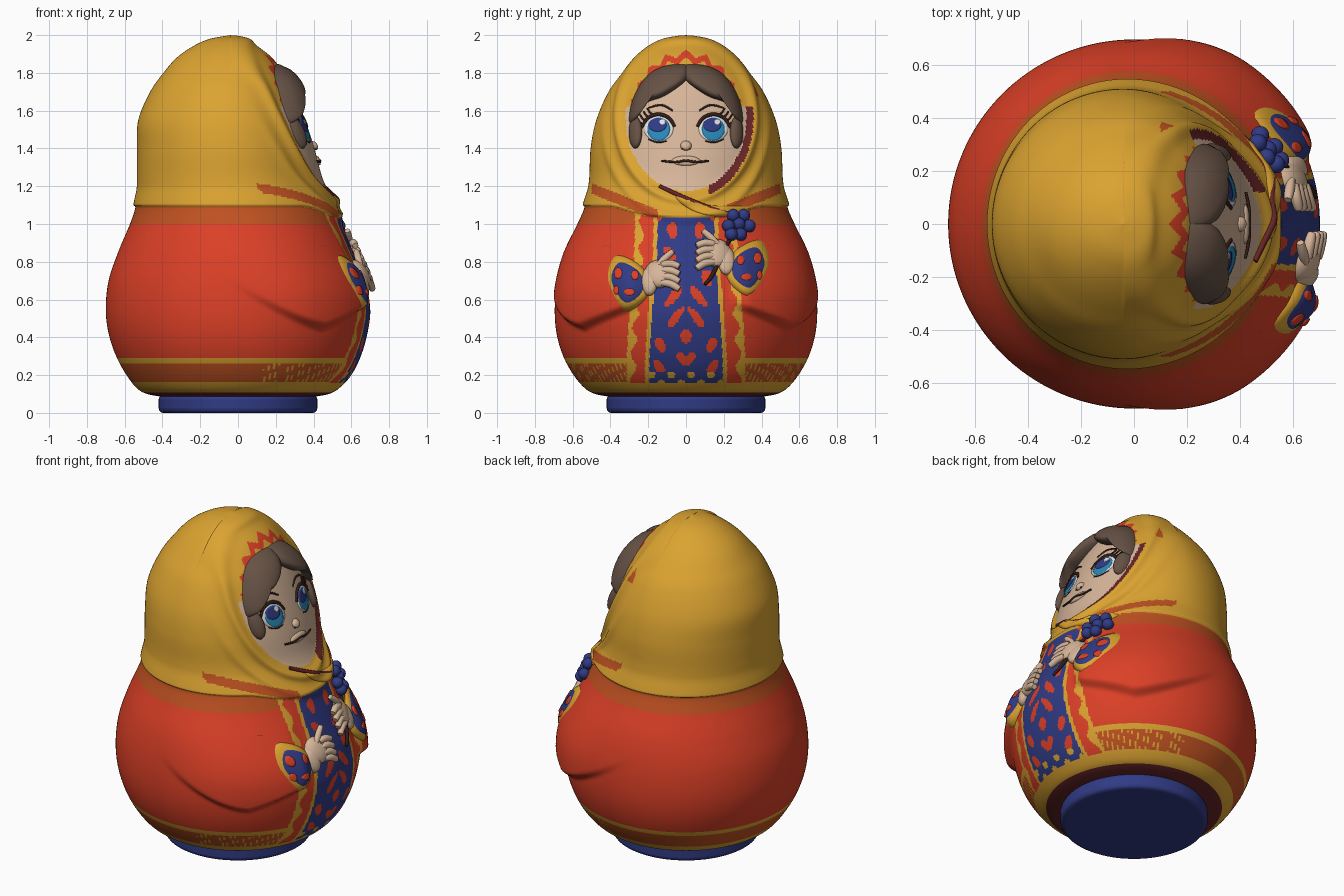
import bpy, bmesh, math
from math import sin, cos, pi, hypot, radians, degrees, sqrt

if "Cube" in bpy.data.objects:
    bpy.data.objects.remove(bpy.data.objects["Cube"])

# ---- colours
def lin(c):
    return tuple((v / 12.92 if v < .04 else ((v + .055) / 1.055) ** 2.4) for v in c) + (1,)
COLS = dict(yellow=(.86, .64, .19), red=(.86, .25, .15), rust=(.75, .32, .13), blue=(.19, .23, .52),
            sky=(.16, .53, .72), skin=(.84, .71, .60), hair=(.40, .32, .27), dark=(.20, .11, .09),
            maroon=(.40, .14, .15), white=(.92, .90, .90))
MATS = {}
for n, c in COLS.items():
    MATS[n] = bpy.data.materials.new(n)
    MATS[n].diffuse_color = lin(c)
IDX = {n: i for i, n in enumerate(COLS)}

# ---- helpers
def smooth(t):
    t = max(0, min(1, t))
    return t * t * (3 - 2 * t)

def catmull(p, k, closed=False):
    n, out = len(p), []
    g = (lambda i: p[i % n]) if closed else (lambda i: p[max(0, min(n - 1, i))])
    for i in range(n if closed else n - 1):
        a, b, c, d = g(i - 1), g(i), g(i + 1), g(i + 2)
        for j in range(k):
            t = j / k
            out.append(tuple(.5 * (2 * B + (C - A) * t + (2 * A - 5 * B + 4 * C - D) * t * t
                       + (3 * B - A - 3 * C + D) * t ** 3) for A, B, C, D in zip(a, b, c, d)))
    return out if closed else out + [tuple(p[-1])]

def make(name, verts, faces, mats, idx=None):
    me = bpy.data.meshes.new(name)
    me.from_pydata(verts, [], faces)
    for m in mats:
        me.materials.append(MATS[m])
    if idx:
        me.polygons.foreach_set("material_index", idx)
    me.polygons.foreach_set("use_smooth", [True] * len(faces))
    ob = bpy.data.objects.new(name, me)
    bpy.context.collection.objects.link(ob)
    return ob

# ---- body profile: z, back, front, side
ROWS = catmull([(.085, .40, .40, .40), (.10, .48, .48, .48), (.13, .535, .535, .535), (.2, .59, .60, .595),
    (.3, .645, .65, .65), (.42, .685, .685, .685), (.55, .70, .70, .695), (.7, .685, .672, .682),
    (.85, .635, .61, .645), (1.0, .572, .55, .575), (1.08, .545, .52, .54), (1.15, .537, .49, .525),
    (1.25, .535, .445, .512), (1.4, .535, .405, .505), (1.55, .528, .355, .475), (1.7, .465, .295, .41),
    (1.8, .395, .24, .335), (1.88, .325, .18, .26), (1.94, .24, .105, .185), (1.98, .15, .045, .105),
    (2.0, .04, -.04, 0)], 11)
centre = lambda z: -.04 * smooth((z - .8) / .5)
opening = lambda y, z: hypot(y / .32, (z - 1.56) / .385)

def bump(th, y, z):
    """Raised sleeves and rolled scarf edges."""
    t = abs(degrees(th))
    low = .43 + (max(0, t - 50) / 60) ** 1.5 * .4 + max(0, 50 - t) / 25 * .1
    b = .045 * smooth((z - low) / .05) * (1 - smooth((z - .6) / .42)) * smooth((t - 18) / 10) * (1 - smooth((t - 55) / 45))
    if t < 90:
        e = opening(y, z)
        b += .022 * math.exp(-((e - 1.12) / .07) ** 2) + .014 * math.exp(-((e - 1.38) / .07) ** 2) * (1 - smooth((t - 40) / 40))
    hem = 1.09 - .055 * (1 - smooth((t - 15) / 35))
    return b + .014 * smooth((z - hem) / .012) * (1 - smooth((z - hem) / .12))

def surf(y, z):
    """x of the front surface at (y, z)."""
    for a, b in zip(ROWS, ROWS[1:]):
        if a[0] <= z <= b[0]:
            f = (z - a[0]) / (b[0] - a[0])
            fr, ry = (a[i] + (b[i] - a[i]) * f for i in (2, 3))
            s = max(-.99, min(.99, y / ry))
            th = math.asin(s)
            return centre(z) + (fr - centre(z)) * cos(th) + bump(th, y, z) * cos(th)
    return 0

def paint(x, y, z):
    ay, front, e = abs(y), x > .1, opening(y, z)
    if z < .108: return 'maroon'
    if front and e < 1:
        if z > 1.62 and e > .68:
            tri = abs((math.atan2(y, z - 1.56) * 3.2) % 1 - .5) * 2
            return 'red' if .74 + .1 * tri < e < .84 + .1 * tri else 'yellow'
        return 'skin'
    if front and e < 1.12 and y > .12 and z < 1.62: return 'maroon'
    if front and 1.2 < e < 1.3 and y > .08 and z > 1.68: return 'rust'
    t = abs(degrees(math.atan2(y, x)))
    hem = 1.09 - .055 * (1 - smooth((t - 15) / 35))
    if z > hem:
        if front and .15 < ay < .5 and abs(z - (1.18 - .4 * (.48 - ay))) < .028: return 'rust'
        return 'yellow'
    edge = .195 - .045 * smooth((z - .2) / .8)
    if front and z > .16 and ay < edge:                      # embroidered panel
        if z < .22: return 'yellow' if sin(60 * y) * sin(70 * z) > .35 else 'blue'
        return 'red' if sin(42 * ay + 2.5 * sin(11 * z) + .8) * sin(27 * z + 9 * ay) > .42 else 'blue'
    if front and z > .16 and ay < edge + .12:                # placket stripes
        d = ay - edge
        if d < .022 or d > .085 + .015 * sin(45 * z): return 'yellow'
        return 'red'
    if z < .165 or .262 < z < .288: return 'yellow'
    if z < .262:
        return 'yellow' if front and sin(22 * t / 10) * sin(60 * z + t / 4) > .5 else 'rust'
    if z > 1.0 and t > 30: return 'rust'
    return 'red'

# ---- doll body, coat and scarf in one turned shell
N = 300
verts, faces, idx = [], [], []
for z, bk, fr, ry in ROWS:
    cx = centre(z)
    for i in range(N):
        u = -pi + 2 * pi * i / N
        th = u - .45 * sin(u)                                # denser at the front
        c, s = cos(th), sin(th)
        y = ry * s
        d = bump(th, y, z) if z < 1.999 else 0
        verts.append((cx + ((fr - cx) if c > 0 else (bk + cx)) * c + d * c, y + d * s, z))
for r in range(len(ROWS) - 1):
    for i in range(N):
        f = (r * N + i, r * N + (i + 1) % N, (r + 1) * N + (i + 1) % N, (r + 1) * N + i)
        faces.append(f)
        idx.append(IDX[paint(*(sum(verts[k][a] for k in f) / 4 for a in range(3)))])
make("doll_body", verts, faces, list(COLS), idx)

# ---- blue stand
bpy.ops.mesh.primitive_cylinder_add(vertices=96, radius=.42, depth=.095, location=(0, 0, .0475))
base = bpy.context.object
base.name = "stand"
base.data.materials.append(MATS['blue'])
bv = base.modifiers.new("bevel", 'BEVEL')
bv.width, bv.segments = .025, 4
bpy.ops.object.shade_smooth_by_angle()

# ---- draped parts
def plate(name, pts, mat, off=.005, dome=0, k=5):
    o = catmull(pts, 4, True)
    if sum(a[0] * b[1] - b[0] * a[1] for a, b in zip(o, o[1:] + o[:1])) < 0:
        o.reverse()
    n = len(o)
    cy, cz = sum(p[0] for p in o) / n, sum(p[1] for p in o) / n
    v, f = [], []
    for q in range(k + 2):
        t = 1 if q < 2 else 1 - (q - 1) / (k + .3)
        h = -.012 if q == 0 else off + dome * sqrt(1 - t * t)
        for y, z in o:
            y, z = cy + (y - cy) * t, cz + (z - cz) * t
            v.append((surf(y, z) + h, y, z))
    for q in range(k + 1):
        f += [(q * n + i, q * n + (i + 1) % n, (q + 1) * n + (i + 1) % n, (q + 1) * n + i) for i in range(n)]
    f.append(tuple((k + 1) * n + i for i in range(n)))
    return make(name, v, f, [mat])

def strand(name, pts, r, mat, off=0):
    cu = bpy.data.curves.new(name, 'CURVE')
    cu.dimensions, cu.bevel_depth, cu.bevel_resolution, cu.use_fill_caps = '3D', r, 3, True
    p = catmull(pts, 5)
    sp = cu.splines.new('POLY')
    sp.points.add(len(p) - 1)
    for i, (y, z) in enumerate(p):
        sp.points[i].co = (surf(y, z) + off, y, z, 1)
        sp.points[i].radius = .55 + .45 * sin(pi * (.15 + .7 * i / (len(p) - 1)))
    cu.materials.append(MATS[mat])
    ob = bpy.data.objects.new(name, cu)
    bpy.context.collection.objects.link(ob)
    bpy.ops.object.select_all(action='DESELECT')
    ob.select_set(True)
    bpy.context.view_layer.objects.active = ob
    bpy.ops.object.convert(target='MESH')

def ell(cy, cz, a, b, n=10):
    return [(cy + a * cos(2 * pi * i / n), cz + b * sin(2 * pi * i / n)) for i in range(n)]

def grow(pts, s):
    cy, cz = sum(p[0] for p in pts) / len(pts), sum(p[1] for p in pts) / len(pts)
    return [(cy + (y - cy) * s, cz + (z - cz) * s) for y, z in pts]

for s, side in ((-1, "left"), (1, "right")):
    m = lambda pts, dy=0, dz=0: [(s * (y + dy), z + dz) for y, z in pts]
    # hair lobe and side curl
    plate(side + "_hair", m([(-.01, 1.84), (.12, 1.835), (.22, 1.77), (.285, 1.65), (.30, 1.54), (.26, 1.56),
                             (.21, 1.64), (.11, 1.68), (-.01, 1.77)]), 'hair', .01, .075)
    plate(side + "_curl", m(ell(.268, 1.485, .035, .085)), 'hair', .01, .03)
    # eye
    ey, ez = s * .145, 1.505
    plate(side + "_eye_white", ell(ey, ez, .078, .068), 'white', .003)
    plate(side + "_iris", ell(ey, ez - .003, .06, .062), 'sky', .006)
    plate(side + "_iris_top", ell(ey - .006, ez + .02, .048, .036), 'blue', .009)
    plate(side + "_glint", ell(ey + .02, ez + .035, .016, .014), 'white', .012)
    strand(side + "_lid", m([(.06, 1.515), (.09, 1.56), (.145, 1.58), (.2, 1.56), (.235, 1.51)]), .011, 'dark')
    for j in range(4):
        y0, z0 = .17 + j * .02, 1.578 - j * .016
        strand(side + "_lash", m([(y0, z0), (y0 + .02, z0 + .012), (y0 + .035, z0 + .035)]), .005, 'dark', .005)
    strand(side + "_lower_lash", m([(.10, 1.44), (.15, 1.432), (.2, 1.45)]), .004, 'dark')
    strand(side + "_brow", m([(.07, 1.60), (.13, 1.63), (.2, 1.615)]), .006, 'dark')
    # cuff
    dy, dz = (.02, .08) if s > 0 else (0, 0)
    cuff = m([(.43, .70), (.38, .83), (.27, .80), (.20, .72), (.21, .61), (.33, .54)], dy, dz)
    plate(side + "_cuff_trim", cuff, 'yellow', .006, .025)
    plate(side + "_cuff", grow(cuff, .83), 'blue', .014, .022)
    for a, b, w, h in ((.36, .74, .022, .03), (.30, .64, .03, .018), (.27, .73, .02, .026), (.37, .65, .014, .024)):
        plate(side + "_cuff_motif", m(ell(a, b, w, h, 6), dy, dz), 'red', .037, 0, 2)
    # hand
    hz = .11 if s > 0 else 0
    plate(side + "_wrist", m(ell(.195, .695, .045, .075), dy, hz), 'skin', .012, .03)
    plate(side + "_palm", m(ell(.145, .735, .075, .075), dy, hz), 'skin', .012, .035)
    for j in range(4):
        strand(side + "_finger", m([(.13, .785 - j * .032), (.08, .79 - j * .036), (.035, .775 - j * .04)], dy, hz),
               .021, 'skin', .028)
    strand(side + "_thumb", m([(.15, .78), (.11, .82), (.07, .855)], dy, hz), .019, 'skin', .022)
    strand(side + "_sleeve_crease", m([(.70 * .8, .87), (.45, .885), (.37, .87)]), .006, 'maroon', -.002)

# ---- nose, mouth, scarf knot
plate("nose", ell(0, 1.415, .03, .026), 'skin', 0, .022)
plate("lips", ell(0, 1.335, .075, .026), 'skin', .002, .012)
strand("mouth", [(-.13, 1.335), (-.06, 1.328), (0, 1.335), (.06, 1.328), (.12, 1.335)], .007, 'dark', .012)
for y in (-.02, .02):
    strand("nostril", [(y - .005, 1.397), (y + .005, 1.397)], .004, 'dark', .006)
strand("scarf_crossing", [(-.14, 1.2), (0, 1.135), (.14, 1.08), (.29, 1.05)], .013, 'maroon', .004)
plate("scarf_tail", [(-.05, 1.15), (.12, 1.10), (.33, 1.09), (.29, 1.04), (.12, 1.045), (0, 1.09)], 'yellow', .006, .012)

# ---- berry sprig
strand("stem", [(.10, .68), (.14, .73), (.2, .86), (.27, .98)], .011, 'dark', .015)
for a, b in ((.28, 1.0), (.225, .99), (.25, 1.045), (.305, 1.045), (.335, .99), (.29, .945), (.24, .945)):
    bpy.ops.mesh.primitive_uv_sphere_add(segments=20, ring_count=12, radius=.034, location=(surf(a, b) + .025, a, b))
    bpy.context.object.name = "berry"
    bpy.context.object.data.materials.append(MATS['blue'])
    bpy.ops.object.shade_smooth()

for m in bpy.data.materials:
    if m.users and not m.is_grease_pencil:
        m.use_nodes = True
        m.node_tree.nodes["Principled BSDF"].inputs["Base Color"].default_value = m.diffuse_color
